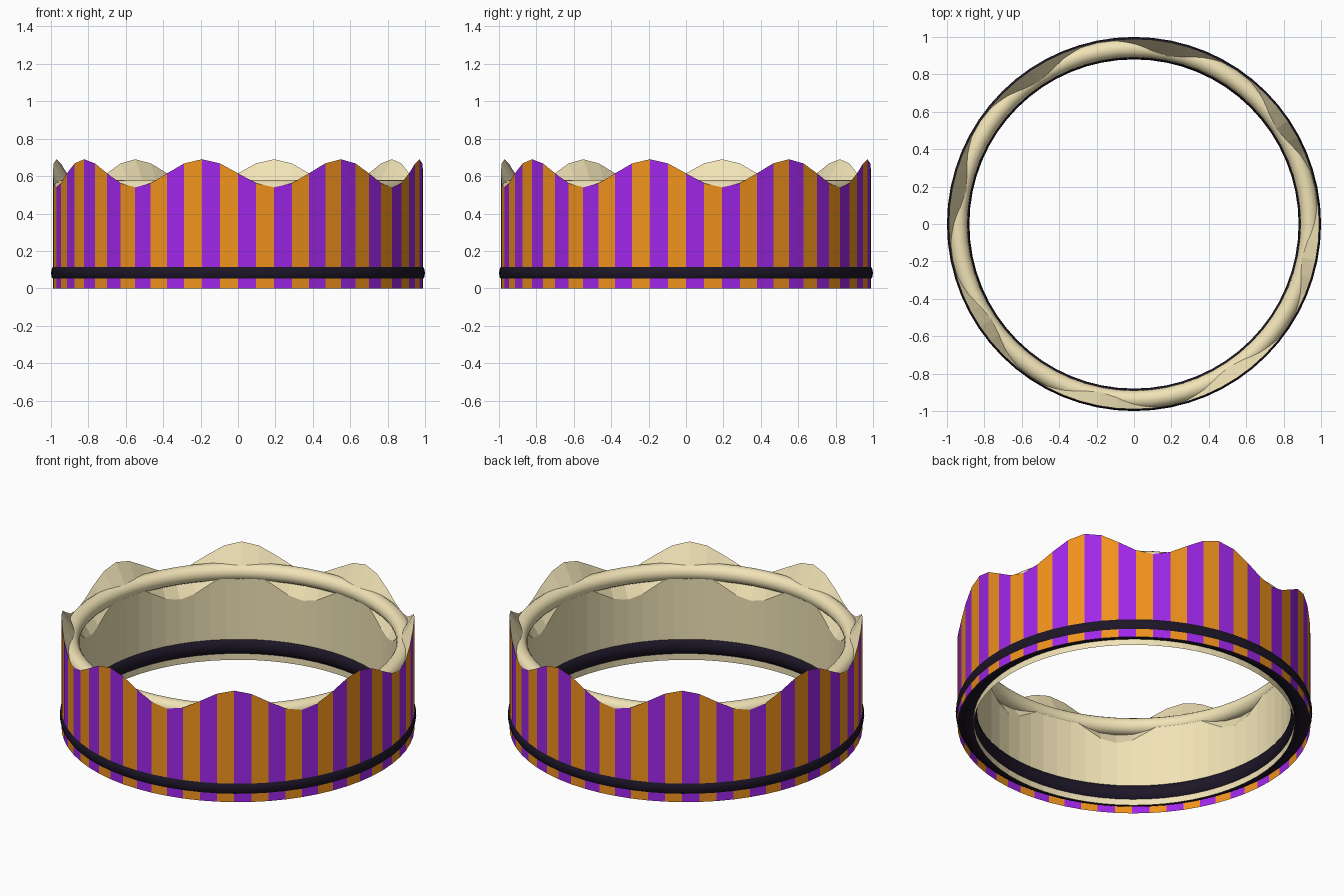
import bpy, bmesh, math

if "Cube" in bpy.data.objects:
    bpy.data.objects.remove(bpy.data.objects["Cube"])

N = 64            # stripes around the ring
WAVES = 8
R_OUT, R_IN = 0.99, 0.90


def material(name, rgb):
    m = bpy.data.materials.new(name)
    m.diffuse_color = (*rgb, 1)
    m.use_nodes = True
    m.node_tree.nodes["Principled BSDF"].inputs["Base Color"].default_value = m.diffuse_color
    return m


purple = material("purple", (0.35, 0.02, 0.82))
orange = material("orange", (0.88, 0.29, 0.012))
cream = material("cream", (0.88, 0.77, 0.47))
dark = material("dark", (0.012, 0.008, 0.02))


def torus(name, z, minor, mat):
    bpy.ops.mesh.primitive_torus_add(major_segments=N, minor_segments=16,
                                     major_radius=0.94, minor_radius=minor,
                                     location=(0, 0, z))
    o = bpy.context.object
    o.name = name
    o.data.materials.append(mat)
    bpy.ops.object.shade_smooth()
    return o


# Striped wall, sloping scalloped rim and inner lining, open underneath
bm = bmesh.new()
rings = []
for i in range(N):
    a = -math.pi / 2 + 2 * math.pi * i / N
    top = 0.615 - 0.075 * math.sin(WAVES * a)
    profile = [(R_OUT, 0), (R_OUT, top), (R_IN, top - 0.14), (R_IN, 0)]
    rings.append([bm.verts.new((r * math.cos(a), r * math.sin(a), z))
                  for r, z in profile])
for i in range(N):
    p, q = rings[i], rings[(i + 1) % N]
    for k in range(3):
        f = bm.faces.new((p[k], q[k], q[k + 1], p[k + 1]))
        f.material_index = i % 2 if k == 0 else 2
mesh = bpy.data.meshes.new("scalloped_wall")
bm.to_mesh(mesh)
bm.free()
for m in (purple, orange, cream):
    mesh.materials.append(m)
wall = bpy.data.objects.new("scalloped_wall", mesh)
bpy.context.collection.objects.link(wall)

# Rolled ring under the rim and dark band near the base
torus("rim_roll", 0.53, 0.05, cream)
torus("base_band", 0.083, 0.06, dark)
